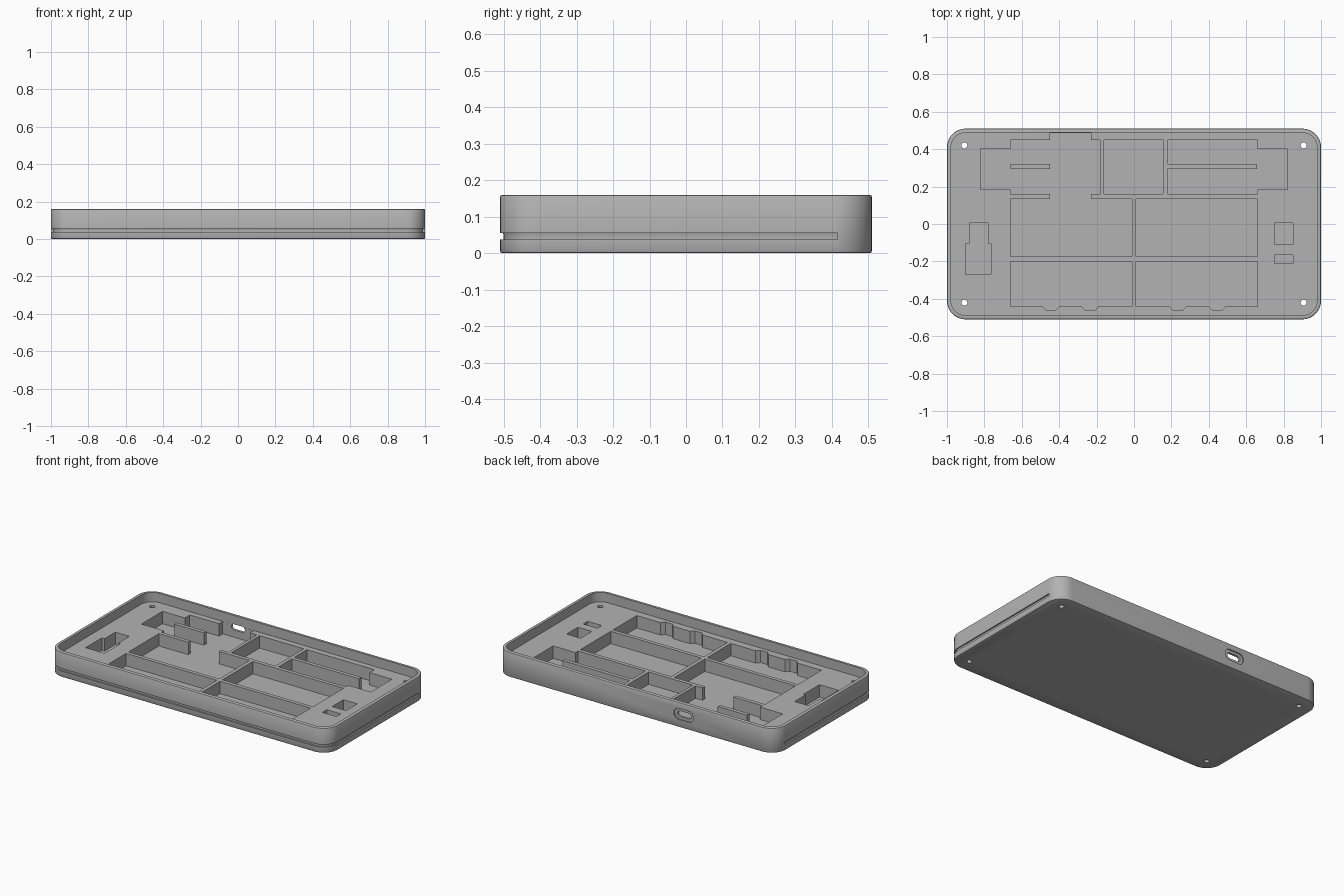
import bpy, bmesh
from math import cos, sin, pi

if "Cube" in bpy.data.objects:
    bpy.data.objects.remove(bpy.data.objects["Cube"], do_unlink=True)

grey = bpy.data.materials.new("plain grey")
grey.use_nodes = True
grey.diffuse_color = (0.45, 0.45, 0.45, 1)
grey.node_tree.nodes["Principled BSDF"].inputs["Base Color"].default_value = grey.diffuse_color

HX, HY, TOP, DECK, FLOOR = 1.0, 0.51, 0.16, 0.10, 0.02
RADIUS, LIP, EDGE = 0.10, 0.022, 0.006


def loft(bm, rings):
    """Closed solid through a list of equal-length rings."""
    vs = [[bm.verts.new(p) for p in ring] for ring in rings]
    n = len(vs[0])
    faces = [bm.faces.new((a[i], a[(i + 1) % n], b[(i + 1) % n], b[i]))
             for a, b in zip(vs, vs[1:]) for i in range(n)]
    faces += [bm.faces.new(vs[0][::-1]), bm.faces.new(vs[-1])]
    bmesh.ops.recalc_face_normals(bm, faces=faces)


def prism(bm, outline, z0, z1):
    loft(bm, [[(x, y, z) for x, y in outline] for z in (z0, z1)])


def rect(x0, x1, y0, y1):
    return [(x0, y0), (x1, y0), (x1, y1), (x0, y1)]


def rounded(hx, hy, r, seg=10):
    """Rounded rectangle, starting at the back right corner of the plan."""
    pts = []
    for k, (sx, sy) in enumerate([(1, 1), (-1, 1), (-1, -1), (1, -1)]):
        for i in range(seg + 1):
            a = (k + i / seg) * pi / 2
            pts.append((sx * (hx - r) + r * cos(a), sy * (hy - r) + r * sin(a)))
    return pts


def inset(d):
    return rounded(HX - d, HY - d, RADIUS - d)


def finish(bm, name):
    mesh = bpy.data.meshes.new(name)
    bm.to_mesh(mesh)
    bm.free()
    mesh.materials.append(grey)
    obj = bpy.data.objects.new(name, mesh)
    bpy.context.collection.objects.link(obj)
    return obj


def cut(target, bm):
    cutter = finish(bm, "cutter")
    cutter.hide_render = True
    mod = target.modifiers.new("cut", "BOOLEAN")
    mod.operation, mod.solver, mod.object = "DIFFERENCE", "EXACT", cutter
    bpy.context.view_layer.objects.active = target
    bpy.ops.object.modifier_apply(modifier=mod.name)
    bpy.data.objects.remove(cutter, do_unlink=True)


# Tray body with softened edges and a raised lip around the deck
bm = bmesh.new()
profile = [(EDGE, 0), (0.002, 0.002), (0, EDGE), (0, TOP - EDGE), (0.002, TOP - 0.002),
           (EDGE, TOP), (LIP, TOP), (LIP, DECK)]
loft(bm, [[(x, y, z) for x, y in inset(d)] for d, z in profile])
case = finish(bm, "case_body")

# Pockets in the deck
bm = bmesh.new()


def front_pocket(x0, x1, bumps):
    pts = [(x0, -0.2), (x0, -0.44)]
    for b in bumps:
        pts += [(b - 0.045, -0.44), (b - 0.025, -0.462), (b + 0.025, -0.462), (b + 0.045, -0.44)]
    return pts + [(x1, -0.44), (x1, -0.2)]


back_left_outline = [
    (-0.66, -0.175), (-0.012, -0.175), (-0.012, 0.135), (-0.23, 0.135), (-0.23, 0.16),
    (-0.18, 0.16), (-0.18, 0.45), (-0.23, 0.45), (-0.23, 0.487), (-0.45, 0.487),
    (-0.45, 0.45), (-0.66, 0.45), (-0.66, 0.4), (-0.82, 0.4), (-0.82, 0.185),
    (-0.66, 0.185), (-0.66, 0.16), (-0.45, 0.16), (-0.45, 0.135), (-0.66, 0.135)]
pockets = [
    front_pocket(-0.66, -0.012, (-0.445, -0.235)),
    front_pocket(0.012, 0.66, (0.235, 0.445)),
    back_left_outline,
    rect(0.012, 0.66, -0.175, 0.135),
    rect(-0.16, 0.155, 0.16, 0.45),
    [(0.178, 0.16), (0.66, 0.16), (0.66, 0.185), (0.82, 0.185),
     (0.82, 0.4), (0.66, 0.4), (0.66, 0.45), (0.178, 0.45)],
    [(-0.9, -0.27), (-0.765, -0.27), (-0.765, -0.105), (-0.78, -0.105),
     (-0.78, 0.005), (-0.88, 0.005), (-0.88, -0.105), (-0.9, -0.105)],
    rect(0.75, 0.85, -0.11, 0.005),
    rect(0.75, 0.85, -0.21, -0.165)]
for outline in pockets:
    prism(bm, outline, FLOOR, 0.13)

# Screw holes through the corners
for sx in (-1, 1):
    for sy in (-1, 1):
        hole = [(sx * 0.907 + 0.016 * cos(i * pi / 12), sy * 0.42 + 0.016 * sin(i * pi / 12))
                for i in range(24)]
        prism(bm, hole, -0.05, 0.2)
cut(case, bm)

# Groove along the front and both sides, stopping short of the back corners
bm = bmesh.new()


def groove_path(d):
    front = [p for p in inset(d) if p[1] < 0]
    return [(d - HX, 0.415)] + front + [(HX - d, 0.415)]


section = [(-0.04, 0.038), (0.01, 0.038), (0.01, 0.048), (0.008, 0.055), (-0.04, 0.055)]
strands = [[(x, y, z) for x, y in groove_path(d)] for d, z in section]
loft(bm, list(zip(*strands)))
cut(case, bm)

# Stepped oval cable port through the back wall
bm = bmesh.new()
steps = [(0.07, 0.036, 0.6), (0.07, 0.036, 0.502), (0.048, 0.018, 0.502), (0.048, 0.018, 0.47)]
loft(bm, [[(x - 0.34, y, z + 0.085) for x, z in rounded(w, h, h * 0.98)] for w, h, y in steps])
cut(case, bm)

# Upright ribs inside the back pockets
ribs = []
for name, x0, x1 in (("right_rib", -0.66, -0.45), ("left_rib", 0.178, 0.657)):
    bm = bmesh.new()
    prism(bm, rect(x0, x1, 0.295, 0.32), FLOOR - 0.005, DECK)
    ribs.append(finish(bm, name))

bpy.ops.object.select_all(action="DESELECT")
case.select_set(True)
bpy.context.view_layer.objects.active = case
bpy.ops.object.shade_smooth_by_angle(angle=pi / 6)
